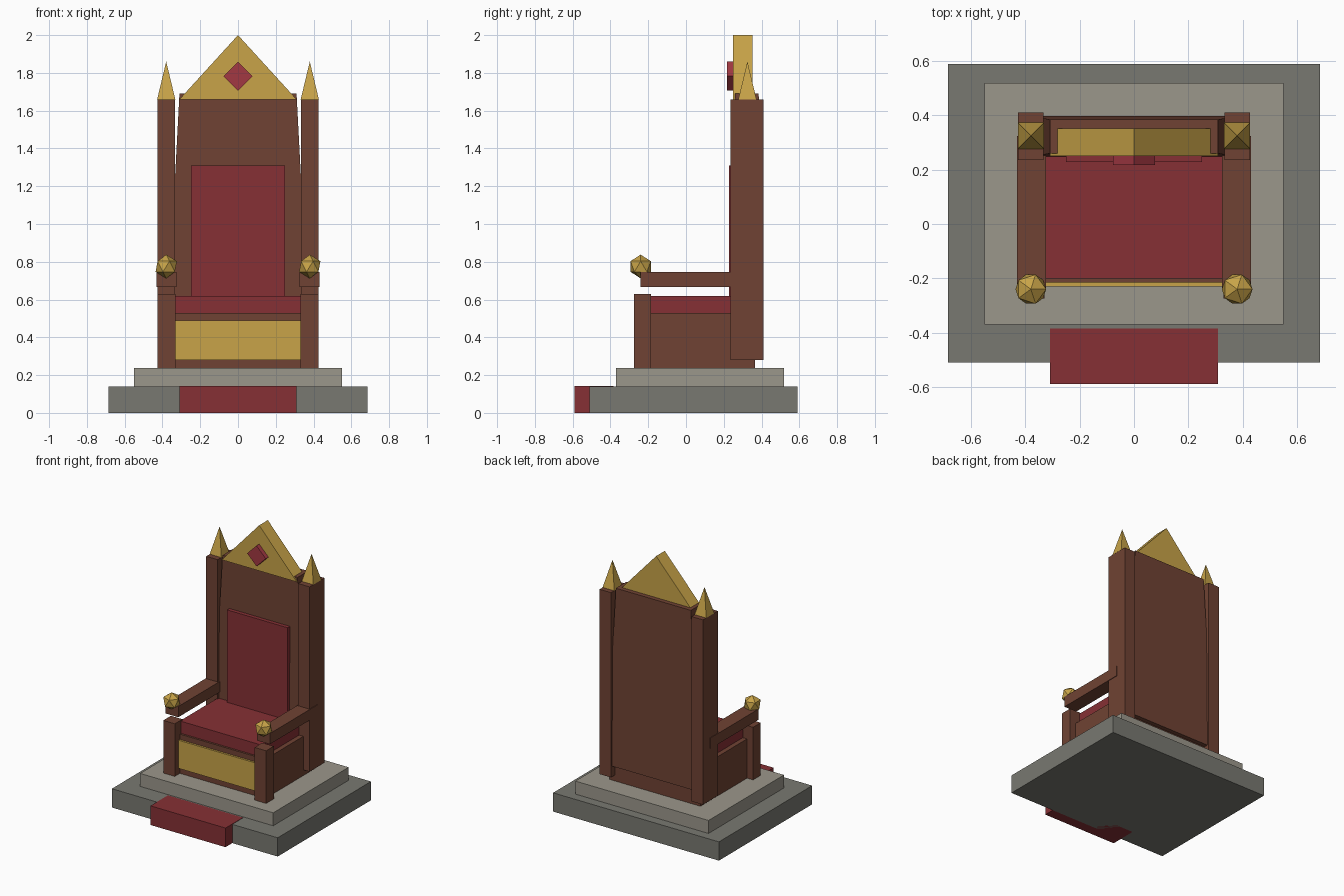
import bpy, bmesh

if "Cube" in bpy.data.objects:
    bpy.data.objects.remove(bpy.data.objects["Cube"])

def material(name, rgb):
    m = bpy.data.materials.new(name)
    m.diffuse_color = (*rgb, 1)
    m.use_nodes = True
    m.node_tree.nodes["Principled BSDF"].inputs["Base Color"].default_value = m.diffuse_color
    return m

WOOD = material("wood", (0.16, 0.055, 0.033))
GOLD = material("gold", (0.58, 0.37, 0.065))
RED = material("red_cloth", (0.24, 0.03, 0.035))
GEM = material("gem_red", (0.36, 0.04, 0.055))
STONE = material("light_stone", (0.33, 0.31, 0.26))
DARK = material("dark_stone", (0.19, 0.19, 0.165))

def finish(name, bm, mat):
    bmesh.ops.recalc_face_normals(bm, faces=bm.faces)
    me = bpy.data.meshes.new(name)
    bm.to_mesh(me)
    bm.free()
    me.materials.append(mat)
    ob = bpy.data.objects.new(name, me)
    bpy.context.collection.objects.link(ob)
    return ob

def box(name, x, y, z, mat, top=None):
    """Box from (min, max) ranges; top optionally gives the (x, y) ranges of the upper face."""
    bm = bmesh.new()
    bmesh.ops.create_cube(bm, size=1)
    for v in bm.verts:
        rx, ry = top if top and v.co.z > 0 else (x, y)
        v.co = (rx[v.co.x > 0], ry[v.co.y > 0], z[v.co.z > 0])
    return finish(name, bm, mat)

def prism(name, points, y, mat):
    """Front profile (x, z) extruded along y."""
    bm = bmesh.new()
    face = bm.faces.new([bm.verts.new((px, y[0], pz)) for px, pz in points])
    ext = bmesh.ops.extrude_face_region(bm, geom=[face])["geom"]
    for v in ext:
        if isinstance(v, bmesh.types.BMVert):
            v.co.y = y[1]
    return finish(name, bm, mat)

def sym(h):
    return (-h, h)

# Stepped stone base and carpet
box("lower_step", sym(0.685), (-0.51, 0.59), (0, 0.14), DARK)
box("upper_step", sym(0.55), (-0.37, 0.52), (0.14, 0.237), STONE)
box("carpet", sym(0.31), (-0.59, -0.385), (0, 0.143), RED)

# Seat
box("seat_body", sym(0.375), (-0.215, 0.365), (0.235, 0.53), WOOD)
box("front_panel", sym(0.33), (-0.23, -0.2), (0.28, 0.49), GOLD)
box("seat_cushion", sym(0.34), (-0.2, 0.26), (0.53, 0.62), RED)

# Tapered back, its cushion, gable and gem
box("back_panel", sym(0.38), (0.247, 0.398), (0.36, 1.69), WOOD,
    top=(sym(0.31), (0.26, 0.385)))
box("back_cushion", sym(0.25), (0.228, 0.28), (0.6, 1.31), RED)
prism("gable", [(-0.31, 1.66), (0.31, 1.66), (0, 2.0)], (0.25, 0.352), GOLD)
prism("gem", [(0, 1.706), (0.077, 1.783), (0, 1.86), (-0.077, 1.783)], (0.218, 0.27), GEM)

# Mirrored side parts
for side, s in (("left", -1), ("right", 1)):
    def rng(a, b):
        return tuple(sorted((s * a, s * b)))
    box(f"{side}_front_leg", rng(0.33, 0.425), (-0.275, -0.185), (0.235, 0.63), WOOD)
    box(f"{side}_back_post", rng(0.333, 0.427), (0.235, 0.41), (0.28, 1.66), WOOD)
    box(f"{side}_armrest", rng(0.325, 0.431), (-0.24, 0.325), (0.667, 0.747), WOOD)
    # Pyramid finial: both axes meet in an apex
    spire = bmesh.new()
    base = [spire.verts.new((s * 0.38 + dx, 0.325 + dy, 1.66))
            for dx, dy in ((-0.048, -0.048), (0.048, -0.048), (0.048, 0.048), (-0.048, 0.048))]
    bottom = spire.faces.new(base)
    apex = bmesh.ops.poke(spire, faces=[bottom])["verts"][0]
    apex.co.z = 1.86
    spire.faces.new(base)
    finish(f"{side}_spire", spire, GOLD)
    # Faceted knob
    knob = bmesh.new()
    bmesh.ops.create_icosphere(knob, subdivisions=1, radius=0.063)
    for v in knob.verts:
        v.co.x += s * 0.38
        v.co.y -= 0.24
        v.co.z += 0.775
    finish(f"{side}_arm_knob", knob, GOLD)
